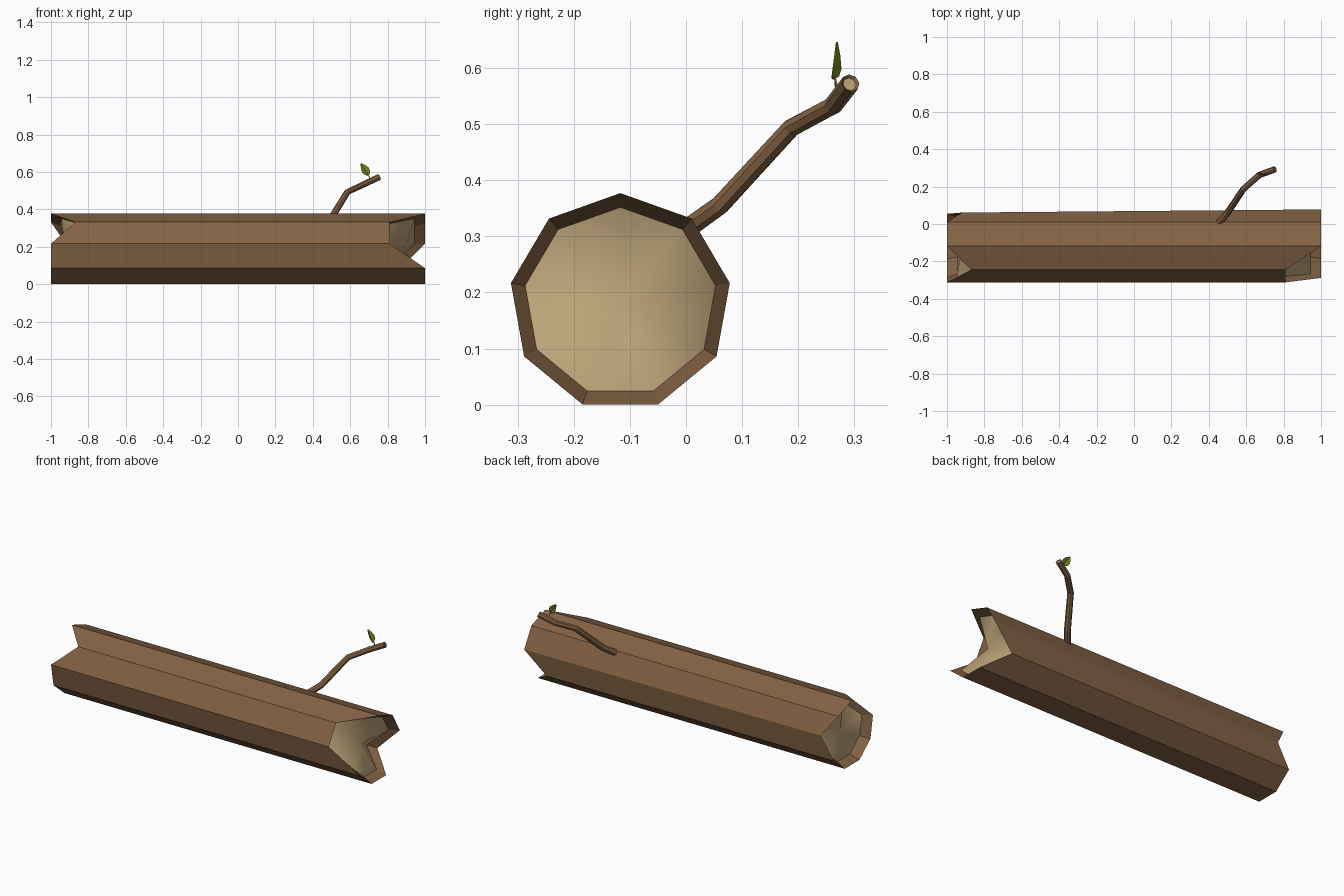
import bpy, bmesh, math
from mathutils import Vector

if "Cube" in bpy.data.objects:
    bpy.data.objects.remove(bpy.data.objects["Cube"])


def material(name, rgb):
    m = bpy.data.materials.new(name)
    m.diffuse_color = (*rgb, 1)
    m.use_nodes = True
    m.node_tree.nodes["Principled BSDF"].inputs["Base Color"].default_value = m.diffuse_color
    return m


BARK = material("bark", (0.23, 0.125, 0.058))
WOOD = material("cut_wood", (0.50, 0.37, 0.19))
GREEN = material("leaf_green", (0.17, 0.22, 0.01))


def add_object(name, bm, mat, smooth=False):
    bmesh.ops.recalc_face_normals(bm, faces=bm.faces)
    mesh = bpy.data.meshes.new(name)
    bm.to_mesh(mesh)
    bm.free()
    mesh.materials.append(mat)
    for p in mesh.polygons:
        p.use_smooth = smooth
    ob = bpy.data.objects.new(name, mesh)
    bpy.context.collection.objects.link(ob)
    return ob


def loft(rings):
    """Skin a list of equal closed rings, leaving both ends open."""
    bm = bmesh.new()
    vs = [[bm.verts.new(p) for p in r] for r in rings]
    n = len(rings[0])
    for a, b in zip(vs, vs[1:]):
        for i in range(n):
            j = (i + 1) % n
            bm.faces.new((a[i], a[j], b[j], b[i]))
    return bm


def cap(name, ring, smooth):
    """Fan cap with a centre point."""
    bm = bmesh.new()
    vs = [bm.verts.new(p) for p in ring]
    c = bm.verts.new(sum((Vector(p) for p in ring), Vector()) / len(ring))
    for i in range(len(vs)):
        bm.faces.new((vs[i], vs[(i + 1) % len(vs)], c))
    return add_object(name, bm, WOOD, smooth)


# Nine-sided log with broken, notched ends
LEFT = {2: -0.92, 8: -0.87}
RIGHT = {3: 0.87, 7: 0.81, 8: 0.81}


def log_ring(scale, end, notches, inset):
    ring = []
    for k in range(9):
        a = math.radians(40 * k)
        y = -0.117 + 0.198 * scale * math.sin(a)
        z = 0.183 + 0.194 * scale * math.cos(a)
        if end < 0 and k == 2:
            y -= 0.017
        ring.append(Vector((notches.get(k, end) - math.copysign(inset, end), y, z)))
    return ring


left_in = log_ring(0.87, -1, LEFT, 0.055)
right_in = log_ring(0.87, 1, RIGHT, 0.055)
add_object("log_bark", loft([left_in, log_ring(1, -1, LEFT, 0),
                             log_ring(1, 1, RIGHT, 0), right_in]), BARK)
cap("log_left_cut", left_in, True)
cap("log_right_cut", right_in, True)


# Bent twigs: rings swept along a path
def sweep(path, radii, sides):
    pts = [Vector(p) for p in path]
    rings = []
    for i, p in enumerate(pts):
        t = (pts[min(i + 1, len(pts) - 1)] - pts[max(i - 1, 0)]).normalized()
        u = t.cross(Vector((0, 0, 1)))
        if u.length < 1e-3:
            u = Vector((1, 0, 0))
        u.normalize()
        w = u.cross(t)
        rings.append([p + radii[i] * (math.cos(b) * u + math.sin(b) * w)
                      for b in (2 * math.pi * k / sides for k in range(sides))])
    return rings


path = [(0.44, -0.01, 0.305), (0.50, 0.06, 0.355), (0.585, 0.187, 0.493),
        (0.67, 0.262, 0.533), (0.755, 0.293, 0.573), (0.751, 0.2915, 0.571)]
rings = sweep(path[:5], [0.019, 0.018, 0.017, 0.017, 0.017], 8)
tip = Vector(path[5])
inner = [tip + (p - Vector(path[4])) * 0.72 for p in rings[-1]]
add_object("branch", loft(rings + [inner]), BARK)
cap("branch_cut", inner, False)

# Leaf stalk
stalk = sweep([(0.70, 0.275, 0.55), (0.703, 0.268, 0.567), (0.698, 0.265, 0.588)],
              [0.003, 0.003, 0.002], 4)
add_object("leaf_stalk", loft(stalk), BARK)

# Leaf folded along its midrib: (distance along, half width)
base, end = Vector((0.699, 0.262, 0.582)), Vector((0.658, 0.270, 0.645))
axis = (end - base).normalized()
side = axis.cross(Vector((-0.25, -1, 0.1))).normalized()
fold = side.cross(axis).normalized()
bm = bmesh.new()
rows = []
for t, w in ((0, 0.004), (0.2, 0.017), (0.45, 0.021), (0.75, 0.013), (1, 0.002)):
    mid = base.lerp(end, t)
    rows.append([bm.verts.new(mid + side * s * w - fold * (0.4 * w * abs(s)))
                 for s in (-1, 0, 1)])
for a, b in zip(rows, rows[1:]):
    for i in range(2):
        bm.faces.new((a[i], a[i + 1], b[i + 1], b[i]))
leaf = add_object("leaf", bm, GREEN)
mod = leaf.modifiers.new("thickness", 'SOLIDIFY')
mod.thickness = 0.003
